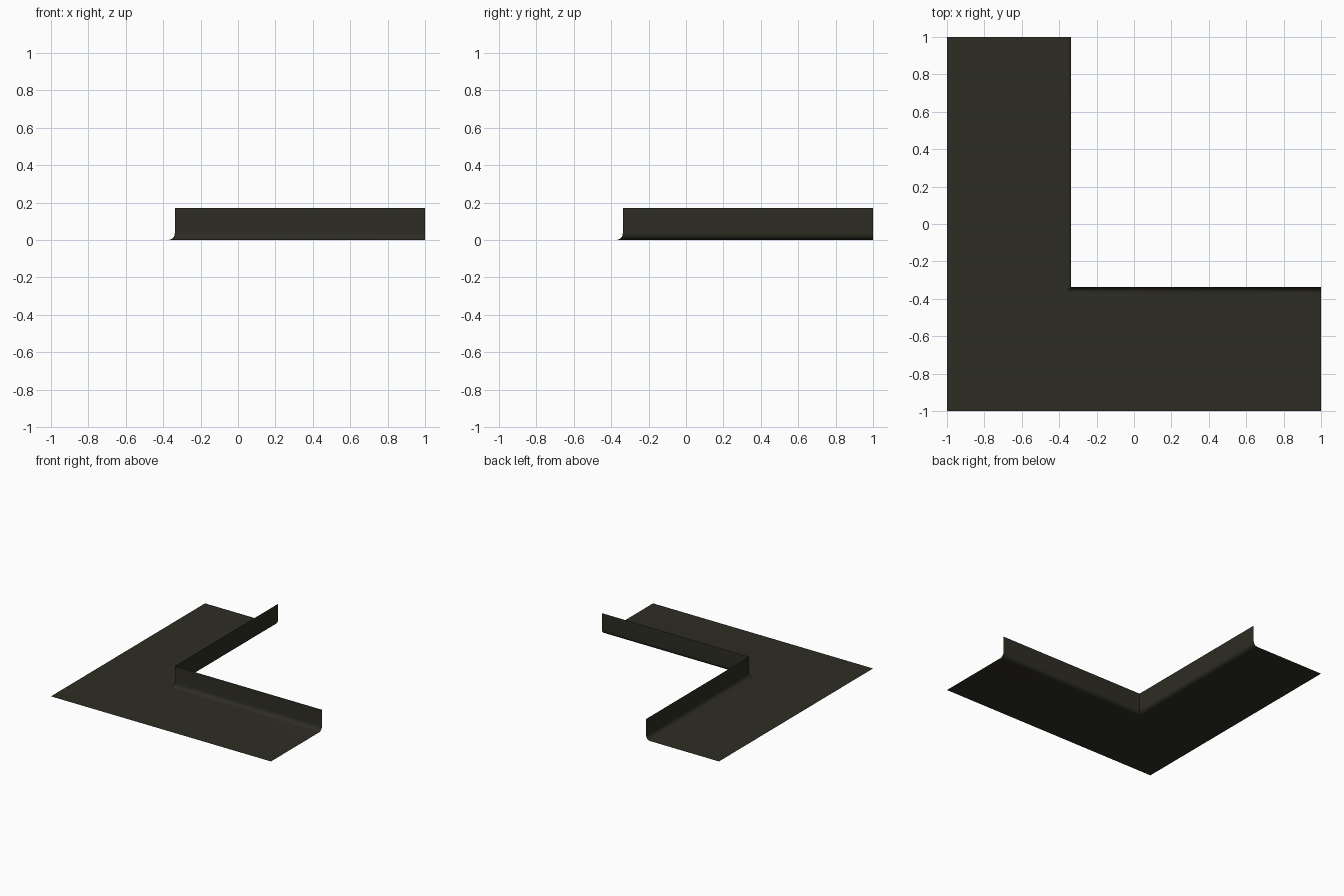
import bpy, bmesh, math

if "Cube" in bpy.data.objects:
    bpy.data.objects.remove(bpy.data.objects["Cube"])

# Cross-section of the flashing: offset d (same in x and y along the mitre) and height z
R, WALL, TOP, STEPS = 0.036, -0.338, 0.172, 8
profile = [(-1.0, 0.0)]
for i in range(STEPS + 1):
    a = math.pi / 2 * i / STEPS
    profile.append((WALL - R + R * math.sin(a), R - R * math.cos(a)))
profile.append((WALL, TOP))

# Sweep the profile: end of the y leg, mitred corner, end of the x leg
bm = bmesh.new()
rows = [[bm.verts.new(p) for p in ((d, 1.0, z), (d, d, z), (1.0, d, z))] for d, z in profile]
for low, high in zip(rows, rows[1:]):
    for k in range(2):
        bm.faces.new((low[k], low[k + 1], high[k + 1], high[k]))
bm.normal_update()
for f in bm.faces:
    # Upper side of the sheet faces up and towards the outer edges
    if f.normal.z - f.normal.x - f.normal.y < 0:
        f.normal_flip()

mesh = bpy.data.meshes.new("corner_flashing")
bm.to_mesh(mesh)
bm.free()
sheet = bpy.data.objects.new("corner_flashing", mesh)
bpy.context.collection.objects.link(sheet)

# Dark coated metal
mat = bpy.data.materials.new("dark_olive_grey")
mat.diffuse_color = (0.027, 0.026, 0.017, 1)
mat.use_nodes = True
mat.node_tree.nodes["Principled BSDF"].inputs["Base Color"].default_value = mat.diffuse_color
mesh.materials.append(mat)

# Smooth bend, sharp mitre on the upstand
bpy.context.view_layer.objects.active = sheet
sheet.select_set(True)
bpy.ops.object.shade_smooth_by_angle(angle=math.radians(30))
